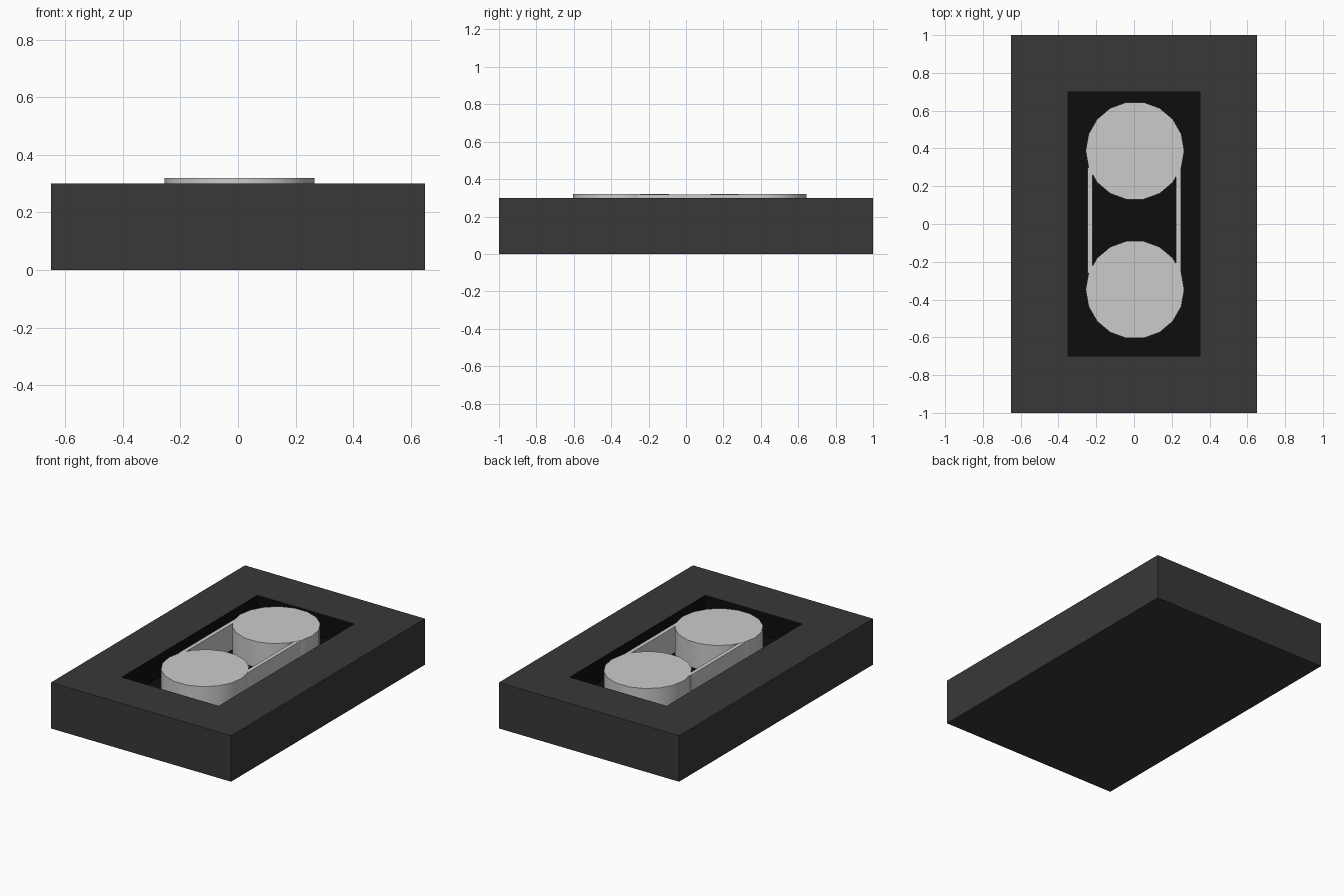
import bpy, bmesh, math
from mathutils import Matrix

if "Cube" in bpy.data.objects:
    bpy.data.objects.remove(bpy.data.objects["Cube"])

HALF_X, HALF_Y, HEIGHT = 0.65, 1.0, 0.3
FLOOR, TOP = 0.15, 0.32


def material(name, value):
    mat = bpy.data.materials.new(name)
    mat.diffuse_color = (value, value, value, 1)
    mat.use_nodes = True
    mat.node_tree.nodes["Principled BSDF"].inputs["Base Color"].default_value = mat.diffuse_color
    return mat


def finish(name, bm, mats=()):
    bmesh.ops.recalc_face_normals(bm, faces=bm.faces[:])
    mesh = bpy.data.meshes.new(name)
    bm.to_mesh(mesh)
    bm.free()
    for m in mats:
        mesh.materials.append(m)
    obj = bpy.data.objects.new(name, mesh)
    bpy.context.collection.objects.link(obj)
    return obj


# Housing: box whose top is inset evenly, then pushed down into a dark recess
bm = bmesh.new()
bmesh.ops.create_cube(bm, size=1, matrix=Matrix.Translation((0, 0, HEIGHT / 2))
                      @ Matrix.Diagonal((2 * HALF_X, 2 * HALF_Y, HEIGHT, 1)))
bm.normal_update()
top = max(bm.faces, key=lambda f: f.calc_center_median().z)
bmesh.ops.inset_region(bm, faces=[top], thickness=0.3, use_even_offset=True)
rim = set(bm.faces) - {top}
floor = bmesh.ops.extrude_discrete_faces(bm, faces=[top])["faces"][0]
bmesh.ops.translate(bm, verts=floor.verts[:], vec=(0, 0, FLOOR - HEIGHT))
for f in bm.faces:
    f.material_index = 0 if f in rim else 1
finish("housing", bm, [material("dark_grey", 0.04), material("black", 0.004)])

# Two 18-sided wheels
for name, y in (("front_wheel", -0.3475), ("back_wheel", 0.3875)):
    bm = bmesh.new()
    bmesh.ops.create_cone(bm, cap_ends=True, segments=18, radius1=0.261, radius2=0.261,
                          depth=TOP - FLOOR,
                          matrix=Matrix.Translation((0.005, y, (TOP + FLOOR) / 2))
                          @ Matrix.Rotation(math.radians(90), 4, 'Z'))
    wheel = finish(name, bm)
    bpy.ops.object.select_all(action='DESELECT')
    wheel.select_set(True)
    bpy.context.view_layer.objects.active = wheel
    bpy.ops.object.shade_smooth_by_angle(angle=math.radians(30))

# Straight belt runs joining the wheels
for name, x in (("left_belt", -0.233), ("right_belt", 0.236)):
    bm = bmesh.new()
    bmesh.ops.create_cube(bm, size=1, matrix=Matrix.Translation((x, 0.02, (TOP + FLOOR) / 2 - 0.0005))
                          @ Matrix.Diagonal((0.026, 0.56, TOP - FLOOR - 0.001, 1)))
    finish(name, bm)
